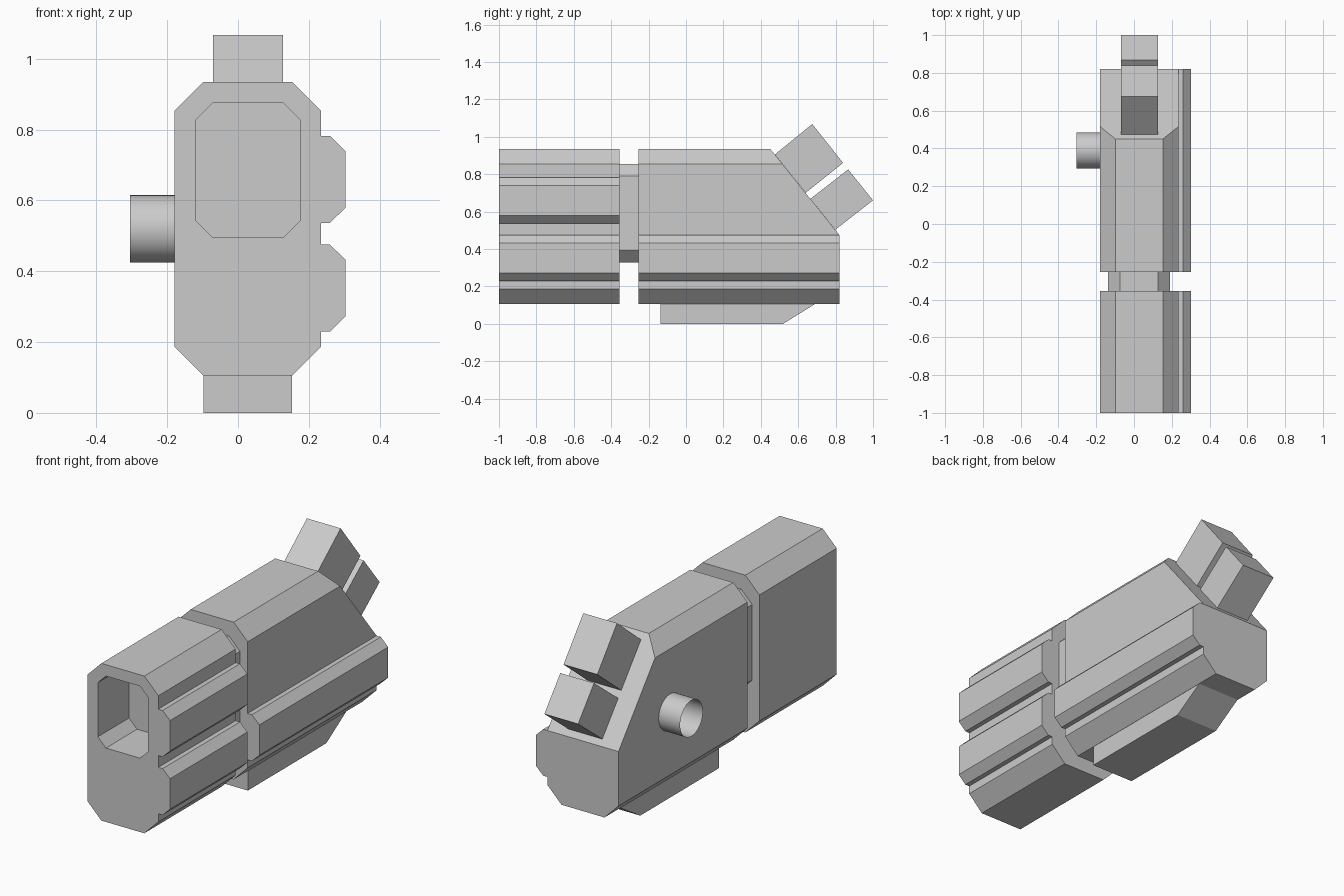
import bpy, bmesh
from mathutils import Vector

if "Cube" in bpy.data.objects:
    bpy.data.objects.remove(bpy.data.objects["Cube"])


def octagon(x0, x1, z0, z1, c, right_side=()):
    """Chamfered rectangle, with optional extra points up its right side."""
    return [(x0 + c, z0), (x1 - c, z0), (x1, z0 + c), *right_side, (x1, z1 - c),
            (x1 - c, z1), (x0 + c, z1), (x0, z1 - c), (x0, z0 + c)]


def rib(z0, z1):
    """Chamfered rib standing out from the right wall."""
    return [(0.235, z0), (0.26, z0), (0.303, z0 + 0.042),
            (0.303, z1 - 0.042), (0.26, z1), (0.235, z1)]


def prism(name, profile, a, b, axis='Y', cut=None):
    """Extrude a profile along Y (x,z points) or X (y,z points)."""
    bm = bmesh.new()
    place = (lambda p: (p[0], a, p[1])) if axis == 'Y' else (lambda p: (a, p[0], p[1]))
    face = bm.faces.new([bm.verts.new(place(p)) for p in profile])
    ext = bmesh.ops.extrude_face_region(bm, geom=[face])
    move = Vector((0, b - a, 0)) if axis == 'Y' else Vector((b - a, 0, 0))
    bmesh.ops.translate(bm, vec=move,
                        verts=[v for v in ext['geom'] if isinstance(v, bmesh.types.BMVert)])
    if cut:
        bmesh.ops.bisect_plane(bm, geom=bm.verts[:] + bm.edges[:] + bm.faces[:],
                               plane_co=cut[0], plane_no=cut[1], clear_outer=True)
        bmesh.ops.holes_fill(bm, edges=[e for e in bm.edges if e.is_boundary])
    bmesh.ops.recalc_face_normals(bm, faces=bm.faces)
    mesh = bpy.data.meshes.new(name)
    bm.to_mesh(mesh)
    bm.free()
    ob = bpy.data.objects.new(name, mesh)
    bpy.context.collection.objects.link(ob)
    return ob


low_rib, high_rib = rib(0.23, 0.475), rib(0.537, 0.782)
shell = (-0.18, 0.235, 0.105, 0.935, 0.082)

# Front housing with a recessed window
front = prism("front_housing", octagon(*shell, low_rib + high_rib), -1.0, -0.355)
cutter = prism("window_cutter", octagon(-0.118, 0.175, 0.495, 0.875, 0.047), -1.1, -0.74)
cutter.hide_render = True
cutter.hide_viewport = True
mod = front.modifiers.new("window", 'BOOLEAN')
mod.operation = 'DIFFERENCE'
mod.solver = 'EXACT'
mod.object = cutter

# Neck joining the two housings
prism("neck", octagon(-0.138, 0.19, 0.328, 0.855, 0.064), -0.365, -0.245)

# Rear housing with its sloped upper back
prism("rear_housing", octagon(*shell, low_rib), -0.255, 0.82,
      cut=((0, 0.45, 0.935), Vector((0, 0.46, 0.37)).normalized()))

# Base pad
prism("base_pad", [(-0.135, 0), (0.52, 0), (0.69, 0.106), (-0.135, 0.106)],
      -0.097, 0.152, 'X')

# Two blocks on the slope
prism("upper_block", [(0.475, 0.905), (0.64, 0.70), (0.84, 0.86), (0.675, 1.068)],
      -0.07, 0.127, 'X')
prism("lower_block", [(0.665, 0.668), (0.798, 0.503), (1.0, 0.66), (0.867, 0.825)],
      -0.07, 0.127, 'X')

# Open side tube
bpy.ops.mesh.primitive_cylinder_add(vertices=48, radius=0.095, depth=0.125,
                                    end_fill_type='NOTHING',
                                    location=(-0.2425, 0.39, 0.52),
                                    rotation=(0, 1.570796, 0))
bpy.context.object.name = "side_tube"
bpy.ops.object.shade_smooth_by_angle()
